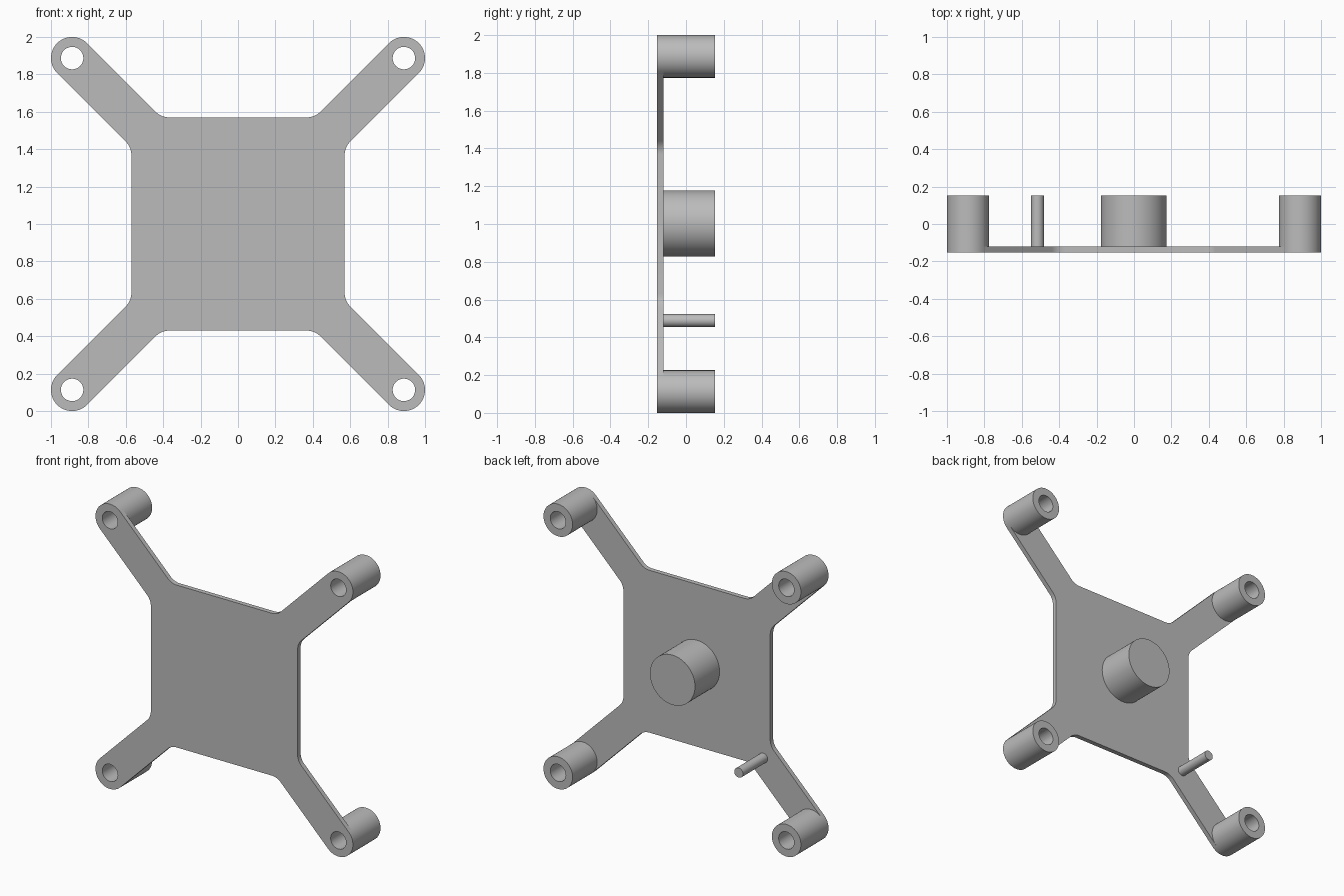
import bpy
import bmesh
from math import cos, sin, tan, pi, sqrt

cube = bpy.data.objects.get("Cube")
if cube:
    bpy.data.objects.remove(cube, do_unlink=True)

# Main dimensions
FRONT, PLATE_BACK, BACK = -0.153, -0.12, 0.153
MID_Z = 1.0
HALF = 0.57          # half width of the square plate
POST = 0.887         # post centre offset
POST_R, HOLE_R = 0.113, 0.06
FILLET = 0.1

grey = bpy.data.materials.new("plain grey")
grey.use_nodes = True
colour = (0.5, 0.5, 0.5, 1)
grey.diffuse_color = colour
grey.node_tree.nodes["Principled BSDF"].inputs["Base Color"].default_value = colour


def arc(cx, cy, r, start, end, steps):
    return [(cx + r * cos(start + (end - start) * i / steps),
             cy + r * sin(start + (end - start) * i / steps))
            for i in range(steps + 1)]


def circle(cx, cy, r, steps=64):
    return arc(cx, cy, r, 0, 2 * pi, steps)[:-1]


def extrude_profile(name, loops, y0, y1):
    """Fill closed loops (inner loops are holes) and extrude from y0 to y1."""
    curve = bpy.data.curves.new(name, "CURVE")
    curve.dimensions = "2D"
    curve.fill_mode = "BOTH"
    curve.extrude = (y1 - y0) / 2
    for loop in loops:
        spline = curve.splines.new("POLY")
        spline.points.add(len(loop) - 1)
        for point, (x, z) in zip(spline.points, loop):
            point.co = (x, z, 0, 1)
        spline.use_cyclic_u = True
    helper = bpy.data.objects.new(name + " profile", curve)
    bpy.context.collection.objects.link(helper)
    bpy.context.view_layer.update()
    evaluated = helper.evaluated_get(bpy.context.evaluated_depsgraph_get())
    mesh = bpy.data.meshes.new_from_object(evaluated)
    bpy.data.objects.remove(helper, do_unlink=True)
    bpy.data.curves.remove(curve)

    # Stand the profile upright and weld caps to walls
    bm = bmesh.new()
    bm.from_mesh(mesh)
    for v in bm.verts:
        x, y, z = v.co
        v.co = (x, (y0 + y1) / 2 - z, y + MID_Z)
    bmesh.ops.remove_doubles(bm, verts=bm.verts, dist=0.0001)
    bmesh.ops.recalc_face_normals(bm, faces=bm.faces)
    bm.to_mesh(mesh)
    bm.free()
    mesh.materials.clear()
    mesh.materials.append(grey)
    obj = bpy.data.objects.new(name, mesh)
    bpy.context.collection.objects.link(obj)
    bpy.ops.object.select_all(action="DESELECT")
    obj.select_set(True)
    bpy.context.view_layer.objects.active = obj
    bpy.ops.object.shade_smooth_by_angle(angle=pi / 6)
    return obj


# Plate outline: one filleted arm with a rounded end, turned four times
inner = HALF - POST_R * sqrt(2)
shift = FILLET * tan(pi / 8)
arm = arc(HALF + FILLET, inner - shift, FILLET, pi, pi * 3 / 4, 8)
arm += arc(POST, POST, POST_R, -pi / 4, pi * 3 / 4, 32)
arm += arc(inner - shift, HALF + FILLET, FILLET, -pi / 4, -pi / 2, 8)
outline = []
for turn in range(4):
    c, s = cos(turn * pi / 2), sin(turn * pi / 2)
    outline += [(c * x - s * y, s * x + c * y) for x, y in arm]

corners = {
    "upper left": (POST, POST), "upper right": (-POST, POST),
    "lower left": (POST, -POST), "lower right": (-POST, -POST),
}
holes = [circle(x, z, HOLE_R) for x, z in corners.values()]
extrude_profile("mounting plate", [outline] + holes, FRONT, PLATE_BACK)

# Hollow corner posts
for side, (x, z) in corners.items():
    extrude_profile(side + " post", [circle(x, z, POST_R), circle(x, z, HOLE_R)],
                    PLATE_BACK, BACK)

# Solid centre boss and small locating peg
extrude_profile("centre boss", [circle(-0.002, 0.003, 0.175)], PLATE_BACK, BACK)
extrude_profile("locating peg", [circle(-0.516, -0.511, 0.034, 32)], PLATE_BACK, BACK)
